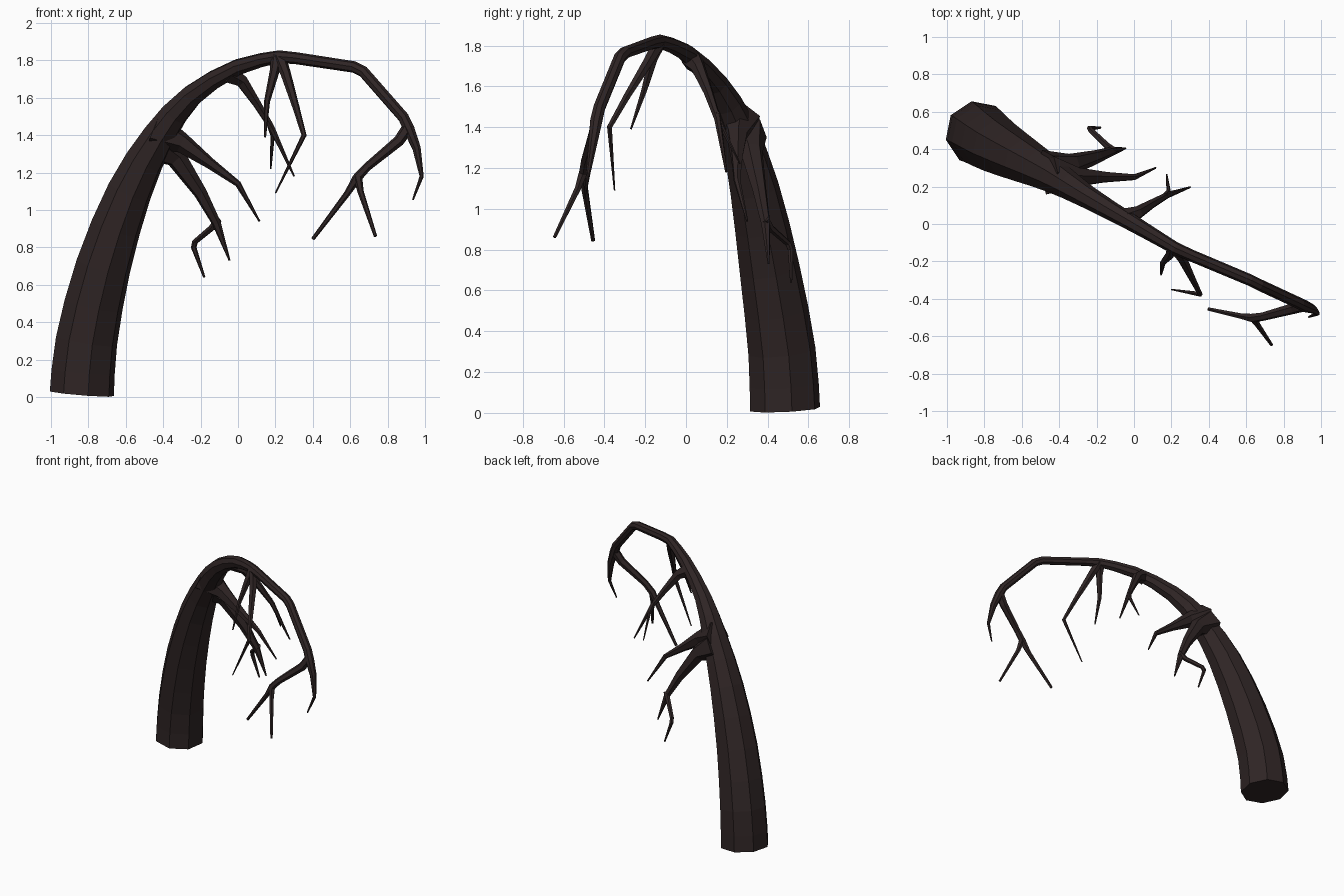
import bpy, bmesh, math
from mathutils import Vector

bark = bpy.data.materials.new("dark_bark")
bark.diffuse_color = (0.028, 0.018, 0.018, 1)


def smooth(pts, steps):
    """Catmull-Rom refinement of (x, y, z, radius) points."""
    p = [Vector(q) for q in pts]
    out = []
    for i in range(len(p) - 1):
        a, b, c = p[max(i - 1, 0)], p[i], p[i + 1]
        d = p[min(i + 2, len(p) - 1)]
        for k in range(steps):
            t = k / steps
            out.append(0.5 * (2 * b + (c - a) * t + (2 * a - 5 * b + 4 * c - d) * t * t
                              + (3 * b - a - 3 * c + d) * t ** 3))
    return out + [p[-1]]


def limb(name, pts, sides=6, phase=0.0, start_dir=None):
    """Tapered faceted tube swept along (x, y, z, radius) points."""
    pos = [Vector(p[:3]) for p in pts]
    seg = [(b - a).normalized() for a, b in zip(pos, pos[1:])]
    tan = [seg[0]] + [(a + b).normalized() for a, b in zip(seg, seg[1:])] + [seg[-1]]
    if start_dir:
        tan[0] = Vector(start_dir).normalized()
    u = Vector((1, 0, 0))
    u = (u - tan[0] * u.dot(tan[0])).normalized()
    bm = bmesh.new()
    rings = []
    for i, t in enumerate(tan):
        if i:
            u = tan[i - 1].rotation_difference(t) @ u
            u = (u - t * u.dot(t)).normalized()
        v = t.cross(u)
        ring = []
        for k in range(sides):
            a = phase + 2 * math.pi * k / sides
            ring.append(bm.verts.new(pos[i] + pts[i][3] * (math.cos(a) * u + math.sin(a) * v)))
        rings.append(ring)
    for r, s in zip(rings, rings[1:]):
        for k in range(sides):
            j = (k + 1) % sides
            bm.faces.new((r[k], r[j], s[j], s[k]))
    bm.faces.new(rings[0][::-1])
    bm.faces.new(rings[-1])
    bmesh.ops.recalc_face_normals(bm, faces=bm.faces)
    me = bpy.data.meshes.new(name)
    bm.to_mesh(me)
    bm.free()
    me.materials.append(bark)
    ob = bpy.data.objects.new(name, me)
    bpy.context.collection.objects.link(ob)


# Arching trunk, thick and smooth below, angular at the far end
arch = smooth([(-.835, .485, .018, .175), (-.81, .47, .3, .168), (-.72, .41, .7, .15),
               (-.58, .335, 1.1, .122), (-.42, .25, 1.4, .09), (-.25, .145, 1.61, .062),
               (0, 0, 1.765, .044), (.22, -.13, 1.82, .034)], 2)
end = [(.31, -.17, 1.812, .032), (.62, -.3, 1.765, .031), (.67, -.325, 1.74, .031),
       (.885, -.425, 1.495, .031), (.915, -.44, 1.43, .032), (.955, -.455, 1.33, .024),
       (.982, -.478, 1.18, .012), (.935, -.497, 1.055, .005)]
limb("trunk", [tuple(p) for p in arch] + end, 8, math.radians(11), (.08, -.05, 1))

# Lower branch, with a hooked side twig
limb("lower_branch", [(-.46, .29, 1.36, .11), (-.33, .32, 1.28, .058), (-.2, .36, 1.09, .036),
                      (-.115, .39, .93, .024), (-.045, .405, .73, .005)])
limb("lower_twig", [(-.105, .39, .95, .02), (-.14, .415, .905, .018), (-.23, .5, .83, .016),
                    (-.237, .512, .8, .015), (-.18, .515, .64, .006)])

# Second branch just above it
limb("second_branch", [(-.45, .26, 1.42, .11), (-.3, .25, 1.36, .054), (-.15, .25, 1.25, .03),
                       (0, .25, 1.14, .017), (.115, .3, .94, .005)])

# Middle branch, forked
limb("middle_branch", [(-.05, .03, 1.73, .055), (.02, .06, 1.69, .036), (.1, .11, 1.57, .024),
                       (.18, .155, 1.44, .017), (.3, .197, 1.18, .005)])
limb("middle_twig", [(.165, .15, 1.47, .016), (.185, .175, 1.4, .012), (.175, .265, 1.22, .004)])

# Pair of twigs hanging under the crown
limb("crown_short_twig", [(.21, -.125, 1.82, .034), (.195, -.16, 1.74, .026),
                          (.155, -.205, 1.58, .016), (.145, -.27, 1.39, .005)])
limb("crown_long_twig", [(.22, -.13, 1.82, .036), (.255, -.18, 1.73, .028),
                         (.31, -.29, 1.55, .019), (.353, -.375, 1.4, .014),
                         (.2, -.35, 1.09, .004)])

# End branch, forked
limb("end_branch", [(.915, -.435, 1.45, .032), (.86, -.45, 1.37, .03), (.69, -.495, 1.23, .023),
                    (.635, -.503, 1.17, .025), (.585, -.495, 1.09, .017), (.4, -.455, .845, .01)])
limb("end_twig", [(.64, -.503, 1.18, .024), (.655, -.53, 1.1, .017), (.735, -.645, .86, .009)])
